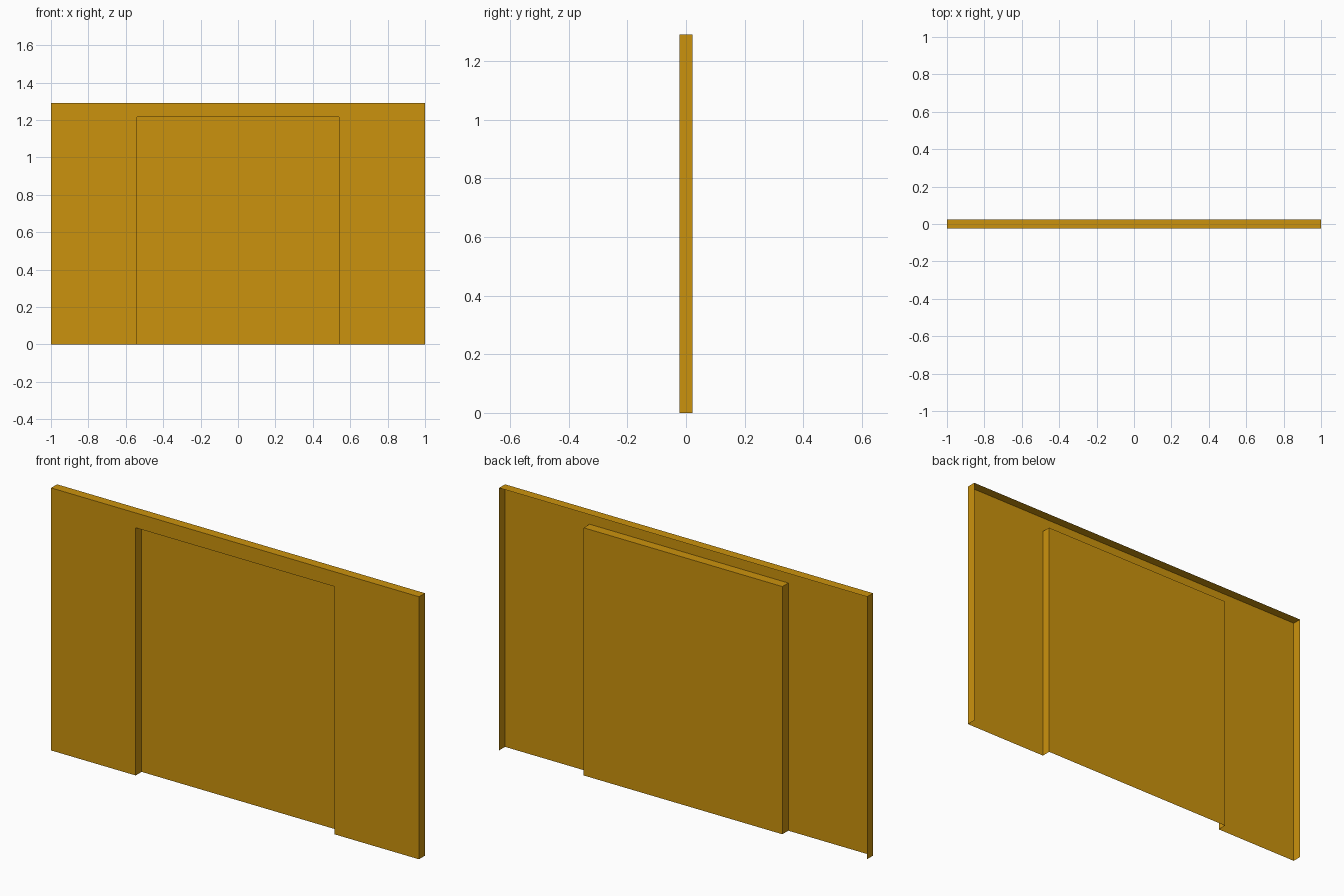
import bpy
import bmesh

cube = bpy.data.objects.get("Cube")
if cube:
    bpy.data.objects.remove(cube, do_unlink=True)

FRONT, BACK = -0.023, 0.023

# Single flat ochre colour
ochre = bpy.data.materials.new("ochre")
ochre.use_nodes = True
colour = (0.60, 0.29, 0.004, 1)
ochre.diffuse_color = colour
ochre.node_tree.nodes["Principled BSDF"].inputs["Base Color"].default_value = colour


def arch(half_width, height):
    """Open outline running up the right, over the top and down the left."""
    w = half_width
    return [(w, 0), (w, height), (-w, height), (-w, 0)]


def face(bm, outline, y):
    bm.faces.new([bm.verts.new((x, y, z)) for x, z in outline])


def rim(bm, outline):
    """Walls from the front plane to the back plane, open at the floor."""
    rows = [(bm.verts.new((x, FRONT, z)), bm.verts.new((x, BACK, z)))
            for x, z in outline]
    for (a, b), (c, d) in zip(rows, rows[1:]):
        bm.faces.new((a, b, d, c))


def finish(bm, name):
    bmesh.ops.remove_doubles(bm, verts=bm.verts, dist=0.0001)
    mesh = bpy.data.meshes.new(name)
    bm.to_mesh(mesh)
    bm.free()
    mesh.materials.append(ochre)
    obj = bpy.data.objects.new(name, mesh)
    bpy.context.collection.objects.link(obj)


outer = arch(1.0, 1.29)
opening = arch(0.54, 1.217)

# Front sheet with the doorway cut out, plus its folded outer edges
bm = bmesh.new()
face(bm, outer + opening[::-1], FRONT)
rim(bm, outer)
finish(bm, "wall_panel")

# Recess: inward-facing walls and the set-back sheet
bm = bmesh.new()
rim(bm, opening[::-1])
face(bm, opening, BACK)
finish(bm, "door_recess")
